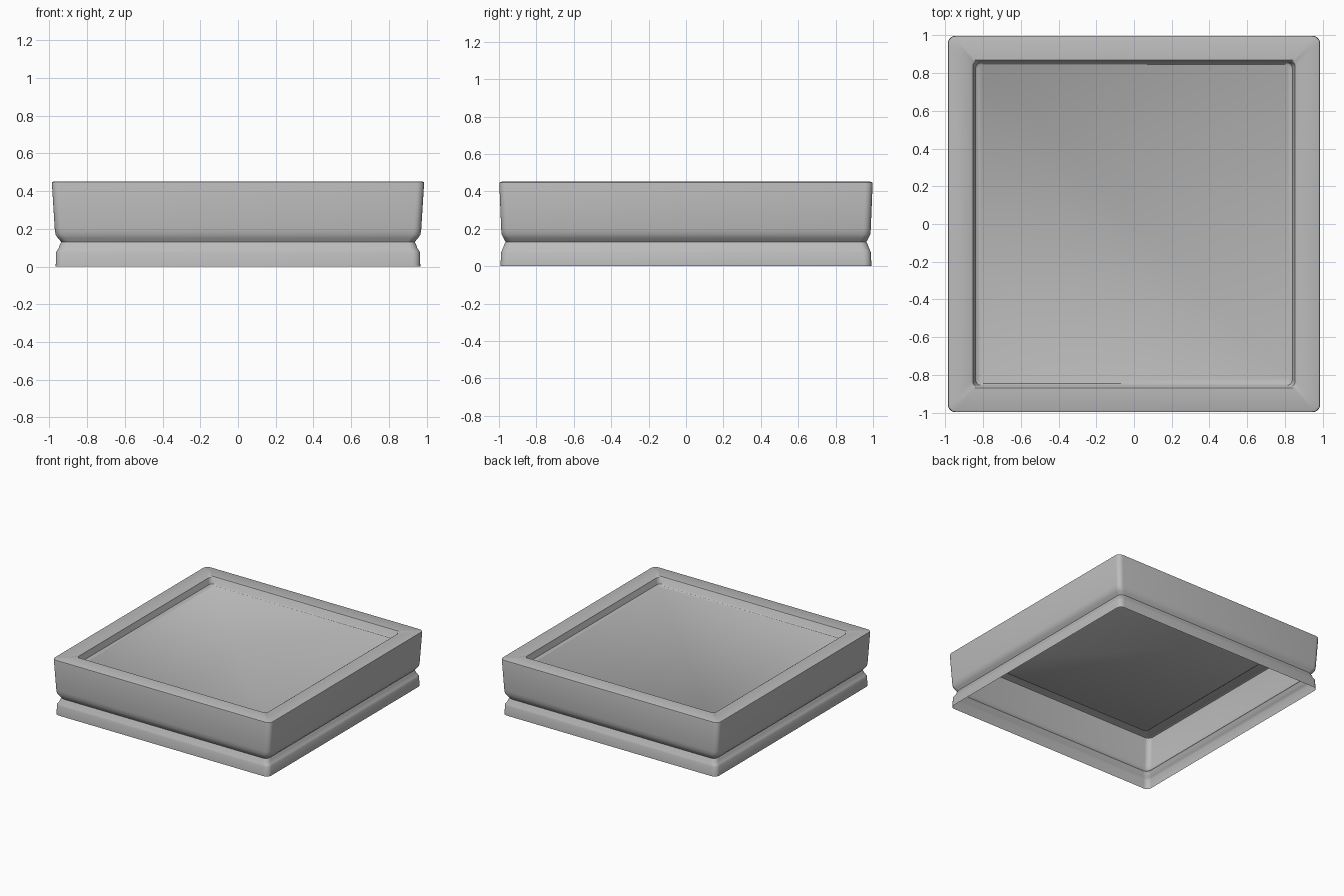
import bpy, bmesh, math

if "Cube" in bpy.data.objects:
    bpy.data.objects.remove(bpy.data.objects["Cube"])

grey = bpy.data.materials.new("stone grey")
grey.diffuse_color = (0.5, 0.5, 0.5, 1)
grey.use_nodes = True
grey.node_tree.nodes["Principled BSDF"].inputs["Base Color"].default_value = grey.diffuse_color

# Profile: half width, half depth, height, corner radius
PROFILE = [
    (0.967, 0.992, 0.00, 0.04),   # open foot
    (0.965, 0.988, 0.075, 0.04),
    (0.957, 0.982, 0.09, 0.04),   # small step
    (0.952, 0.979, 0.095, 0.04),
    (0.945, 0.972, 0.115, 0.04),
    (0.937, 0.964, 0.13, 0.04),   # waist groove
    (0.955, 0.976, 0.15, 0.04),
    (0.968, 0.986, 0.17, 0.04),
    (0.972, 0.988, 0.20, 0.04),
    (0.987, 0.998, 0.44, 0.04),   # flared wall
    (0.985, 0.996, 0.448, 0.04),
    (0.975, 0.986, 0.452, 0.035),
    (0.865, 0.870, 0.452, 0.03),  # rim
    (0.855, 0.864, 0.445, 0.03),
    (0.840, 0.856, 0.40, 0.03),   # recess wall
    (0.825, 0.846, 0.39, 0.03),
]


def ring(bm, hx, hy, z, r, steps=5):
    verts = []
    for k, (sx, sy) in enumerate([(1, 1), (-1, 1), (-1, -1), (1, -1)]):
        for i in range(steps + 1):
            a = math.pi / 2 * (k + i / steps)
            verts.append(bm.verts.new((sx * (hx - r) + r * math.cos(a),
                                       sy * (hy - r) + r * math.sin(a), z)))
    return verts


# Hollow square tray, open underneath
bm = bmesh.new()
rings = [ring(bm, *p) for p in PROFILE]
for lo, hi in zip(rings, rings[1:]):
    n = len(lo)
    for i in range(n):
        j = (i + 1) % n
        bm.faces.new((lo[i], lo[j], hi[j], hi[i]))
bm.faces.new(rings[-1])  # recessed floor

mesh = bpy.data.meshes.new("square_tray")
bm.to_mesh(mesh)
bm.free()
mesh.materials.append(grey)
tray = bpy.data.objects.new("square_tray", mesh)
bpy.context.collection.objects.link(tray)
bpy.context.view_layer.objects.active = tray
tray.select_set(True)
bpy.ops.object.shade_smooth_by_angle(angle=math.radians(35))
